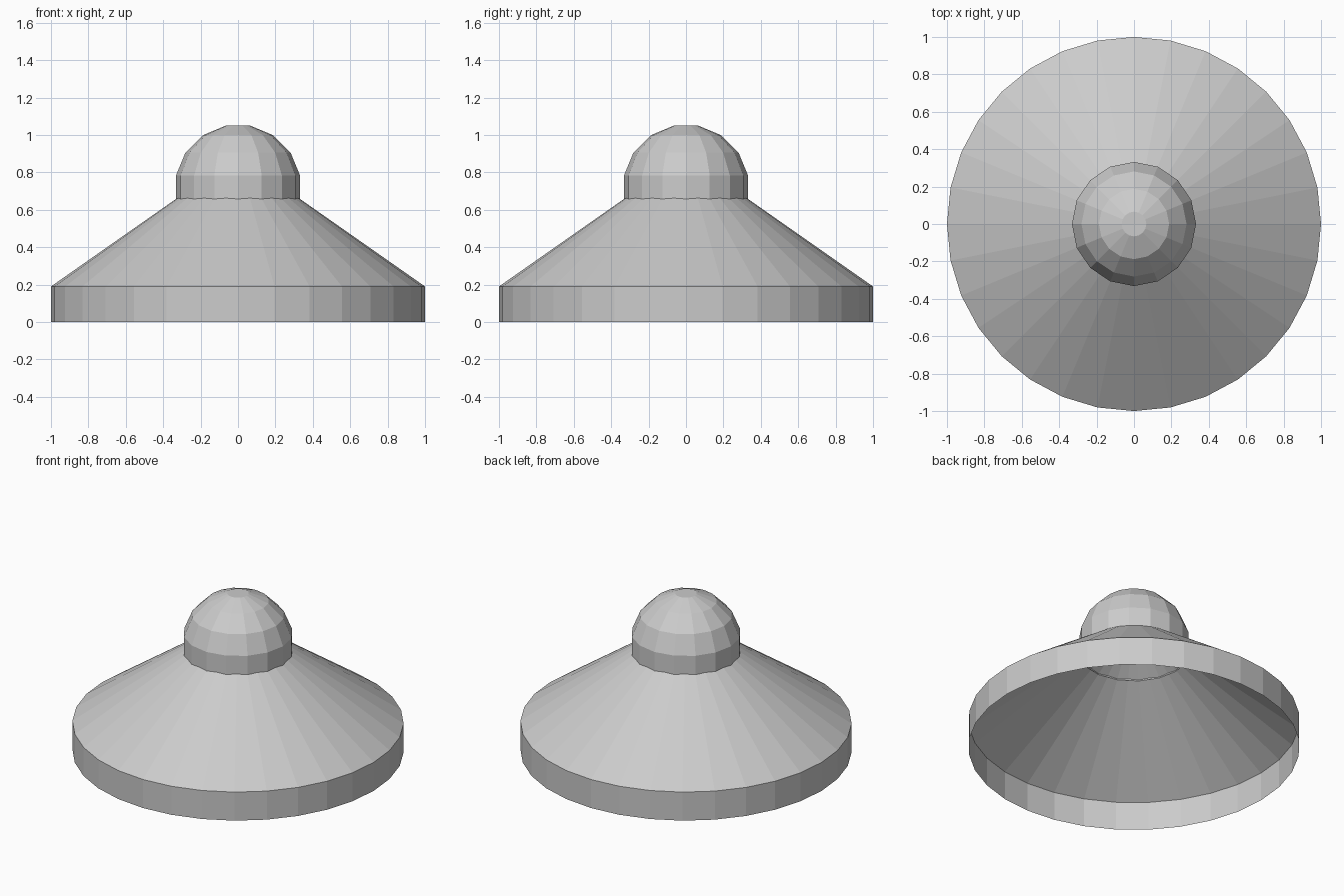
import bpy, bmesh
from math import sin, cos, pi, radians

if "Cube" in bpy.data.objects:
    bpy.data.objects.remove(bpy.data.objects["Cube"])


def lathe(name, profile, sides, tip=None, cap=False):
    """Spin (radius, z) rings around z; optionally close the top with a tip or flat cap."""
    bm = bmesh.new()
    rings = [[bm.verts.new((r * cos(2 * pi * i / sides), r * sin(2 * pi * i / sides), z))
              for i in range(sides)] for r, z in profile]
    for lo, hi in zip(rings, rings[1:]):
        for i in range(sides):
            j = (i + 1) % sides
            bm.faces.new((lo[i], lo[j], hi[j], hi[i]))
    top = rings[-1]
    if tip is not None:
        apex = bm.verts.new((0, 0, tip))
        for i in range(sides):
            bm.faces.new((top[i], top[(i + 1) % sides], apex))
    if cap:
        bm.faces.new(top)
    mesh = bpy.data.meshes.new(name)
    bm.to_mesh(mesh)
    bm.free()
    obj = bpy.data.objects.new(name, mesh)
    bpy.context.collection.objects.link(obj)
    return obj


# Hollow lid: short rim wall and a cone whose tip hides inside the knob
lathe("lid", [(1, 0), (1, 0.19)], 32, tip=0.89)

# Knob: faceted dome, open underneath
R, CZ = 0.338, 0.718
dome = [(R * cos(radians(a)), CZ + R * sin(radians(a)))
        for a in (-11.25, 11.25, 33.75, 56.25, 78.75)]
lathe("knob", dome, 16, cap=True)
